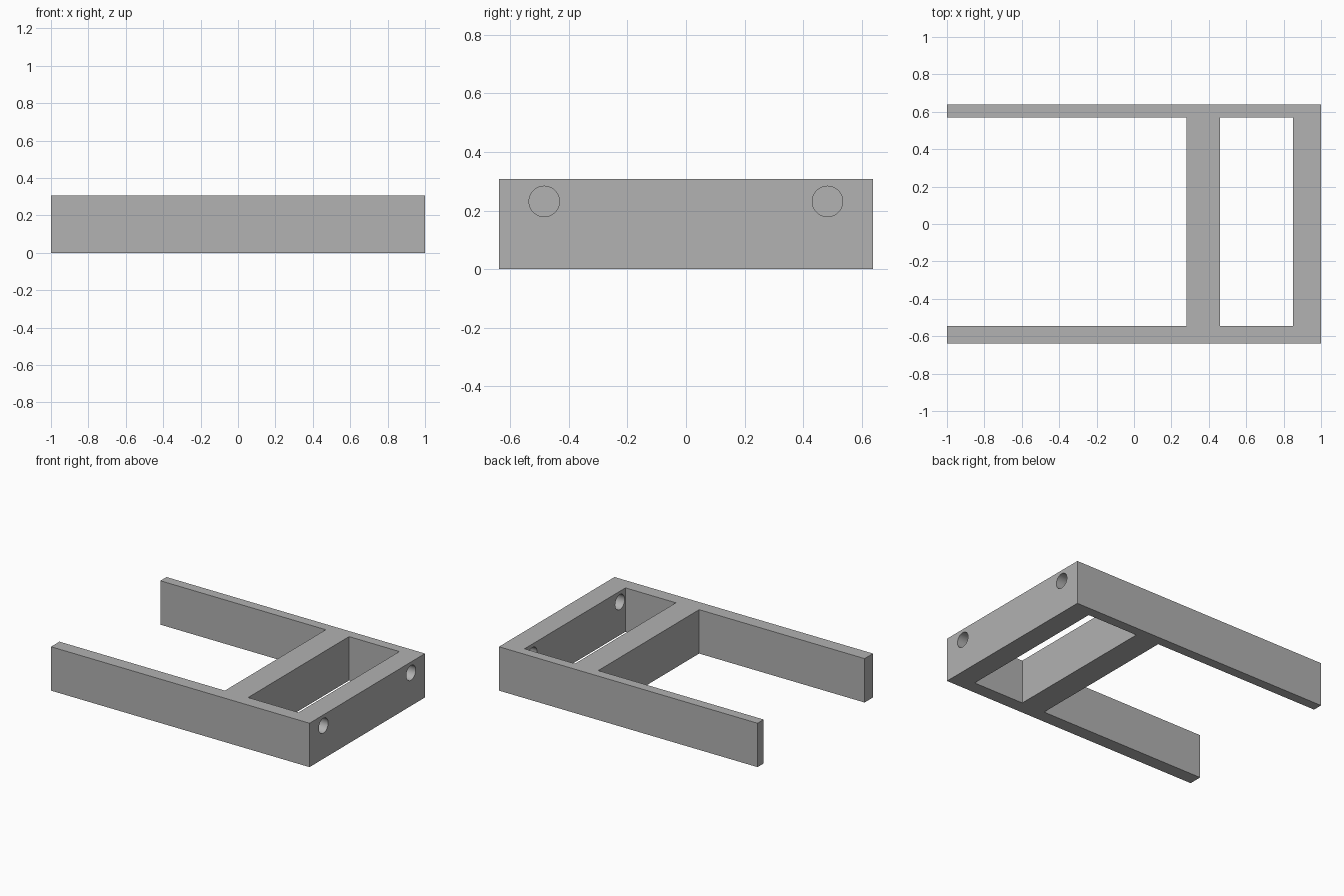
import bpy
from math import pi

default = bpy.data.objects.get("Cube")
if default:
    bpy.data.objects.remove(default, do_unlink=True)

WIDTH, HEIGHT = 1.276, 0.307      # overall y and z size
BACK, FRONT = 0.57, -0.545        # inner faces of the two arms
BAR_IN, BAR_OUT, PLATE_IN = 0.28, 0.46, 0.85

grey = bpy.data.materials.new("mid grey")
grey.use_nodes = True
colour = (0.445, 0.445, 0.445, 1)
grey.diffuse_color = colour
grey.node_tree.nodes["Principled BSDF"].inputs["Base Color"].default_value = colour


def block(name, x, y, z):
    """Box spanning the given (low, high) ranges."""
    spans = (x, y, z)
    bpy.ops.mesh.primitive_cube_add(size=1, location=[(a + b) / 2 for a, b in spans])
    ob = bpy.context.object
    ob.name = name
    ob.scale = [b - a for a, b in spans]
    bpy.ops.object.transform_apply(location=True, rotation=False, scale=True)
    ob.data.materials.append(grey)
    return ob


def bore(name, y):
    """Cylinder along x for a hole through the end plate."""
    bpy.ops.mesh.primitive_cylinder_add(vertices=48, radius=0.052, depth=0.3,
                                        location=(0.925, y, 0.231), rotation=(0, pi / 2, 0))
    ob = bpy.context.object
    ob.name = name
    ob.data.materials.append(grey)
    return ob


# Solid slab that becomes the frame
frame = block("frame", (-1, 1), (-WIDTH / 2, WIDTH / 2), (0, HEIGHT))

# Open slot between the arms, window behind the end plate, two bolt holes
through = (-0.1, HEIGHT + 0.1)
cutters = [
    block("slot_cutter", (-1.1, BAR_IN), (FRONT, BACK), through),
    block("window_cutter", (BAR_OUT, PLATE_IN), (FRONT, BACK), through),
    bore("front_hole_cutter", -0.484),
    bore("back_hole_cutter", 0.483),
]
bpy.ops.object.select_all(action="DESELECT")
frame.select_set(True)
bpy.context.view_layer.objects.active = frame
for cutter in cutters:
    cutter.hide_render = True
    cut = frame.modifiers.new(cutter.name, "BOOLEAN")
    cut.operation = "DIFFERENCE"
    cut.solver = "EXACT"
    cut.object = cutter
    bpy.ops.object.modifier_apply(modifier=cut.name)
    bpy.data.objects.remove(cutter, do_unlink=True)

# Round bores shade smooth, box edges stay crisp
bpy.ops.object.shade_smooth_by_angle(angle=pi / 6)
